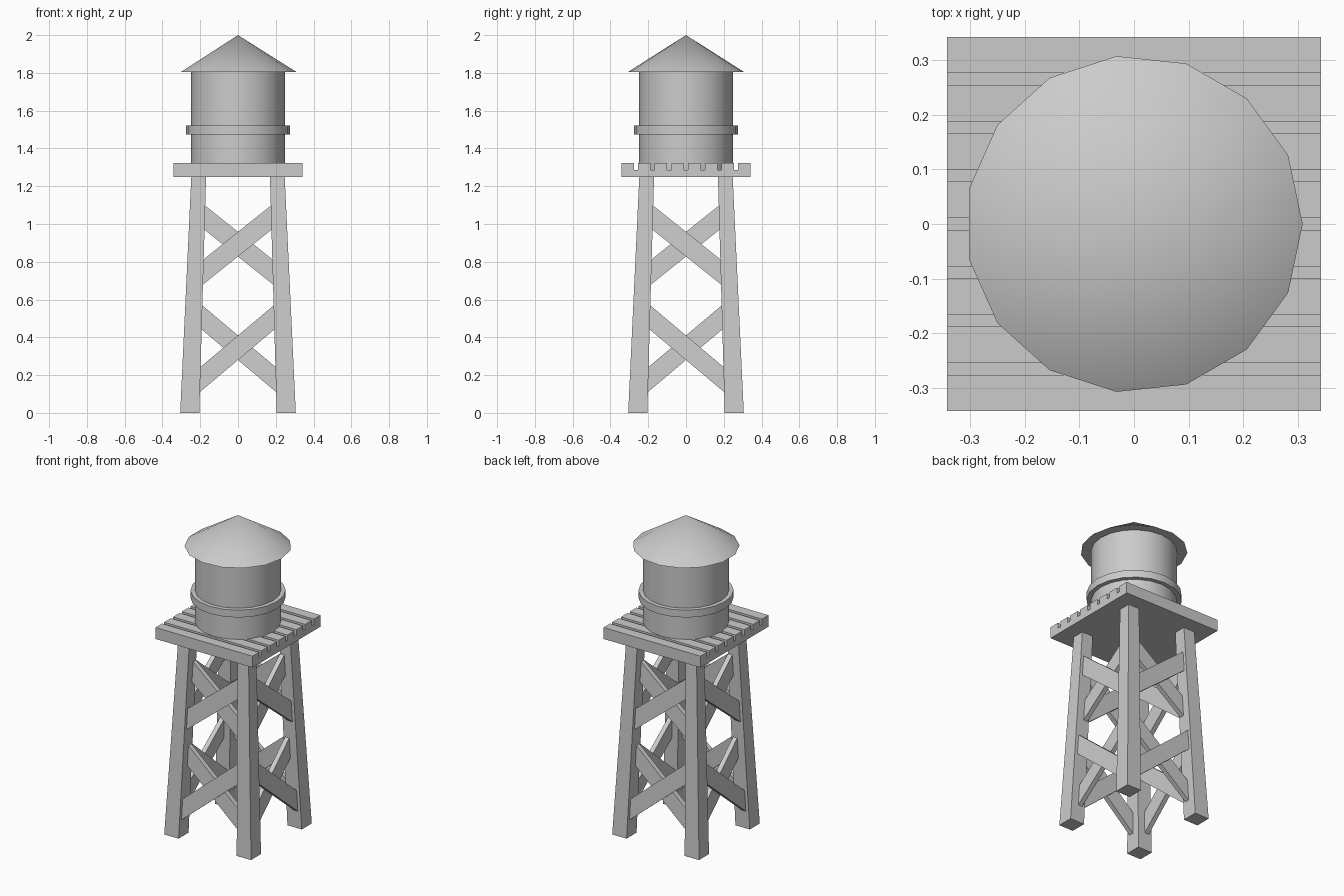
import bpy, bmesh, math
from mathutils import Vector, Matrix

if "Cube" in bpy.data.objects:
    bpy.data.objects.remove(bpy.data.objects["Cube"])


def finish(name, bm):
    bmesh.ops.recalc_face_normals(bm, faces=bm.faces[:])
    me = bpy.data.meshes.new(name)
    bm.to_mesh(me)
    bm.free()
    ob = bpy.data.objects.new(name, me)
    bpy.context.collection.objects.link(ob)
    return ob


def loft(name, bottom, top, rot=0.0):
    # closed solid between two matching rings
    bm = bmesh.new()
    m = Matrix.Rotation(rot, 4, 'Z')
    a = [bm.verts.new(m @ Vector(p)) for p in bottom]
    b = [bm.verts.new(m @ Vector(p)) for p in top]
    n = len(a)
    bm.faces.new(a[::-1])
    bm.faces.new(b)
    for i in range(n):
        j = (i + 1) % n
        bm.faces.new((a[i], a[j], b[j], b[i]))
    return finish(name, bm)


def box(name, x0, x1, y0, y1, z0, z1):
    def ring(z):
        return [(x0, y0, z), (x1, y0, z), (x1, y1, z), (x0, y1, z)]
    return loft(name, ring(z0), ring(z1))


def cone(name, r1, r2, z0, z1, sides):
    bm = bmesh.new()
    bmesh.ops.create_cone(bm, cap_ends=True, segments=sides, radius1=r1,
                          radius2=r2, depth=z1 - z0)
    # first corner on +x
    first = max(bm.verts, key=lambda v: (round(v.co.xy.length, 4), v.co.x)).co
    turn = -math.atan2(first.y, first.x)
    bmesh.ops.transform(bm, verts=bm.verts[:], matrix=Matrix.Translation(
        (0, 0, (z0 + z1) / 2)) @ Matrix.Rotation(turn, 4, 'Z'))
    ob = finish(name, bm)
    bpy.ops.object.select_all(action='DESELECT')
    ob.select_set(True)
    bpy.context.view_layer.objects.active = ob
    bpy.ops.object.shade_smooth_by_angle(angle=math.radians(30))
    return ob


# tapered, leaning legs
def leg_ring(outer, inner, z):
    return [(inner, inner, z), (outer, inner, z), (outer, outer, z), (inner, outer, z)]


for i in range(4):
    loft(f"leg_{i + 1}", leg_ring(0.306, 0.205, 0), leg_ring(0.247, 0.169, 1.255),
         i * math.pi / 2)


# crossed braces, following the lean of the legs
def brace(name, z_mid, slope, layer, rot):
    half_h, t, x = 0.065, 0.03, 0.21
    rings = []
    for s in (-1, 1):
        zc = z_mid + s * x * slope
        ring = []
        for dz, dy in ((-1, 0), (1, 0), (1, 1), (-1, 1)):
            z = zc + dz * half_h
            y = -(0.306 - 0.047 * z) + 0.02 + (layer + dy) * t
            ring.append((s * x, y, z))
        rings.append(ring)
    loft(name, rings[0], rings[1], rot)


for i, side in enumerate(("front", "right", "back", "left")):
    lead = 1 if i % 2 == 0 else -1
    for level, z_mid, slope in (("lower", 0.345, 0.84), ("upper", 0.893, 0.8)):
        brace(f"{side}_{level}_outer_brace", z_mid, lead * slope, 0, i * math.pi / 2)
        brace(f"{side}_{level}_inner_brace", z_mid, -lead * slope, 1, i * math.pi / 2)

# platform: slab with planks running along x
W = 0.342
box("platform_base", -W, W, -W, W, 1.25, 1.287)
pitch, gap = 0.0885, 0.022
for i in range(8):
    yc = (i - 3.5) * pitch
    y0 = -W if i == 0 else yc - (pitch - gap) / 2
    y1 = W if i == 7 else yc + (pitch - gap) / 2
    box(f"plank_{i + 1}", -W, W, y0, y1, 1.287, 1.323)

# tank, band and roof
cone("tank", 0.248, 0.248, 1.287, 1.81, 20)
cone("tank_band", 0.275, 0.275, 1.475, 1.522, 20)
cone("roof", 0.309, 0.0, 1.805, 2.0, 15)
